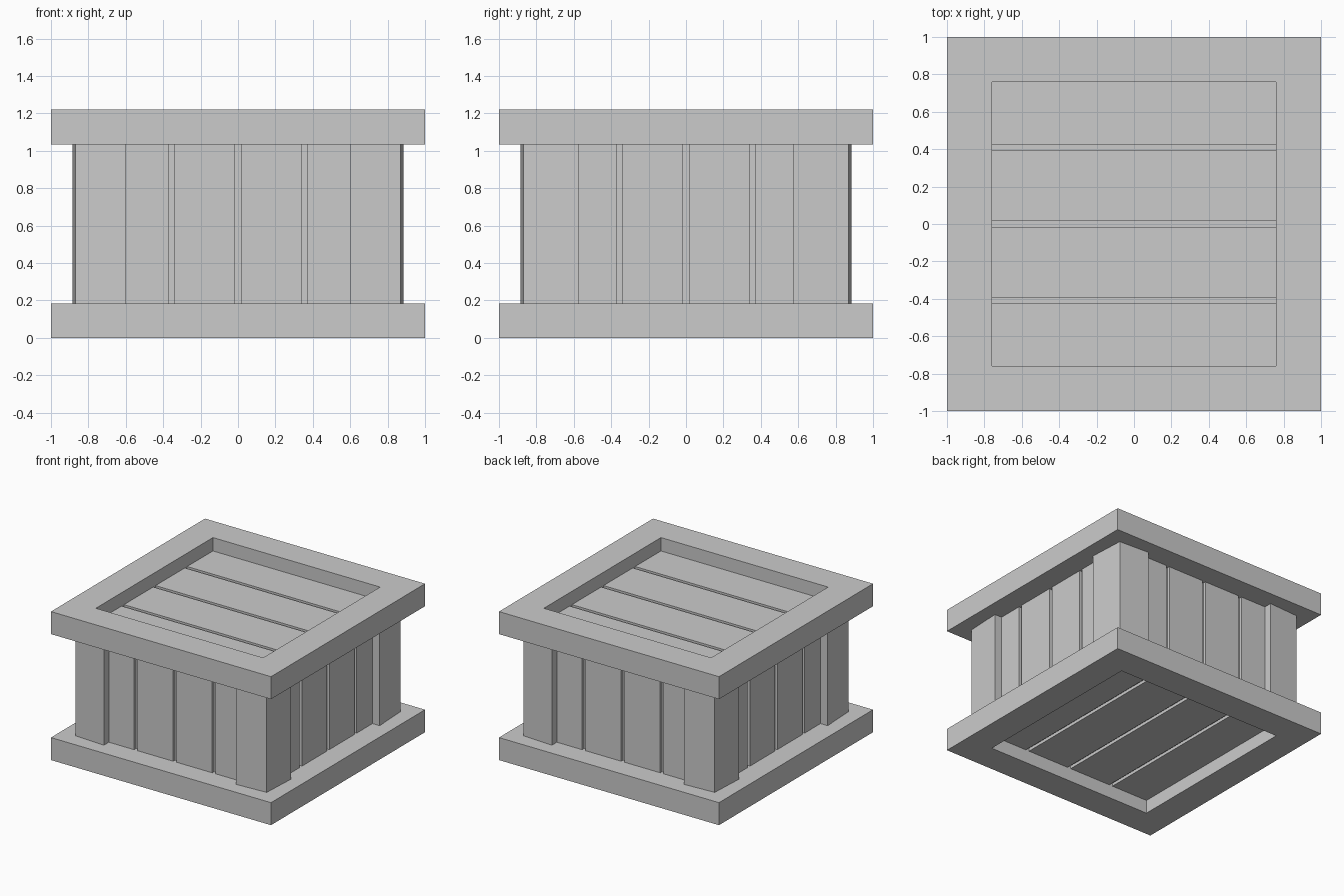
import bpy
import bmesh
from mathutils import Matrix, Vector

cube = bpy.data.objects.get("Cube")
if cube:
    bpy.data.objects.remove(cube, do_unlink=True)

grey = bpy.data.materials.new("crate grey")
grey.use_nodes = True
colour = (0.6, 0.6, 0.6, 1)
grey.diffuse_color = colour
grey.node_tree.nodes["Principled BSDF"].inputs["Base Color"].default_value = colour

HALF = 0.82      # half width of the planked body
GROOVE = 0.025   # depth of the gaps between planks
LOW, HIGH = 0.11, 1.11


def finish(name, bm):
    bmesh.ops.recalc_face_normals(bm, faces=bm.faces)
    mesh = bpy.data.meshes.new(name)
    bm.to_mesh(mesh)
    bm.free()
    mesh.materials.append(grey)
    obj = bpy.data.objects.new(name, mesh)
    bpy.context.collection.objects.link(obj)
    return obj


def add_box(bm, low, high):
    low, high = Vector(low), Vector(high)
    matrix = Matrix.Translation((low + high) / 2) @ Matrix.Diagonal((*(high - low), 1))
    bmesh.ops.create_cube(bm, size=1, matrix=matrix)


def prism(bm, outline, low, high):
    face = bm.faces.new([bm.verts.new((x, y, low)) for x, y in outline])
    result = bmesh.ops.extrude_face_region(bm, geom=[face])
    verts = [g for g in result["geom"] if isinstance(g, bmesh.types.BMVert)]
    bmesh.ops.translate(bm, verts=verts, vec=(0, 0, high - low))


def frame(name, low, high, outer=1.0, inner=0.76):
    # Square ring with open centre
    bm = bmesh.new()
    corners = ((-1, -1), (1, -1), (1, 1), (-1, 1))
    rings = [[bm.verts.new((x * r, y * r, z)) for x, y in corners]
             for r, z in ((outer, low), (outer, high), (inner, high), (inner, low))]
    for a in range(4):
        for i in range(4):
            j, b = (i + 1) % 4, (a + 1) % 4
            bm.faces.new((rings[a][i], rings[a][j], rings[b][j], rings[b][i]))
    finish(name, bm)


def spans(spacing, gap=0.03):
    # Start and end of four planks separated by three gaps
    cuts = (-spacing, 0, spacing)
    return zip((-HALF, *(c + gap / 2 for c in cuts)),
               (*(c - gap / 2 for c in cuts), HALF))


# Solid core behind the gaps
bm = bmesh.new()
c = HALF - GROOVE
add_box(bm, (-c, -c, LOW + GROOVE), (c, c, HIGH - GROOVE))
finish("body_core", bm)

# Upright planks on the four walls
for turn, side in enumerate(("front", "left", "back", "right")):
    bm = bmesh.new()
    for a, b in spans(0.355):
        add_box(bm, (a, -HALF, LOW), (b, -c, HIGH))
    bm.transform(Matrix.Rotation(turn * 1.5707963, 4, "Z"))
    finish(side + "_wall_planks", bm)

# Lid planks run across, floor planks run front to back
bm = bmesh.new()
for a, b in spans(0.41):
    add_box(bm, (-HALF, a, HIGH - GROOVE), (HALF, b, HIGH))
finish("lid_planks", bm)
bm = bmesh.new()
for a, b in spans(0.41):
    add_box(bm, (a, -HALF, LOW), (b, HALF, LOW + GROOVE))
finish("floor_planks", bm)

# Corner posts, flaring slightly away from the corner
for y_side, y_name in ((-1, "front"), (1, "back")):
    for x_side, x_name in ((1, "left"), (-1, "right")):
        outline = ((0.87, 0.87), (0.60, 0.885), (0.60, 0.8),
                   (0.8, 0.8), (0.8, 0.575), (0.885, 0.575))
        bm = bmesh.new()
        prism(bm, [(x * x_side, y * y_side) for x, y in outline], 0.15, 1.08)
        finish(f"{y_name}_{x_name}_post", bm)

# Bottom and top frames
frame("bottom_frame", 0.0, 0.185)
frame("top_frame", 1.035, 1.22)
